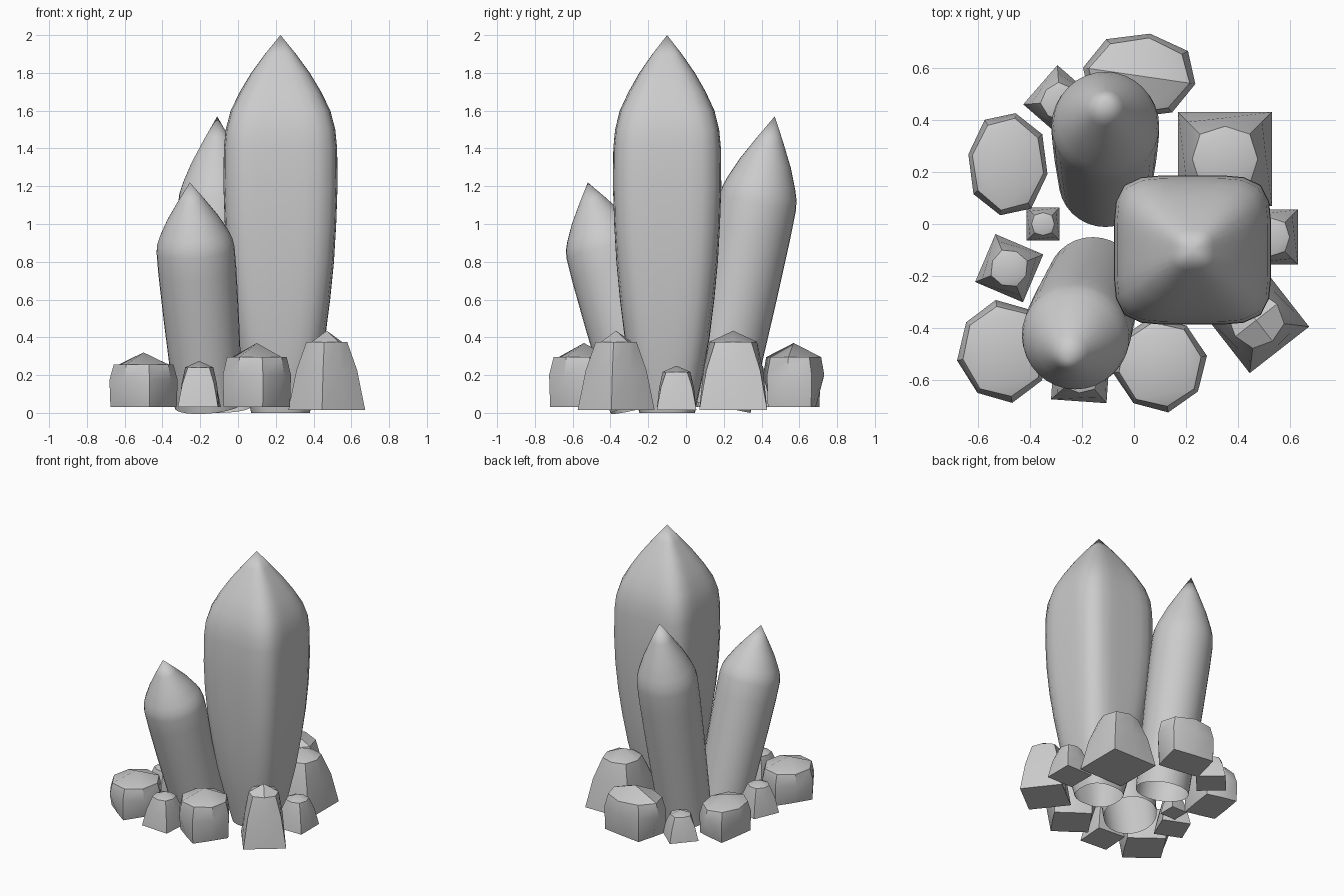
import bpy, math
from mathutils import Vector

if "Cube" in bpy.data.objects:
    bpy.data.objects.remove(bpy.data.objects["Cube"])


def make_object(name, verts, faces, angle):
    mesh = bpy.data.meshes.new(name)
    mesh.from_pydata(verts, [], faces)
    obj = bpy.data.objects.new(name, mesh)
    bpy.context.collection.objects.link(obj)
    bpy.ops.object.select_all(action='DESELECT')
    obj.select_set(True)
    bpy.context.view_layer.objects.active = obj
    bpy.ops.object.shade_smooth_by_angle(angle=math.radians(angle))
    return obj


def ring_faces(rings, n):
    return [(r * n + i, r * n + (i + 1) % n, (r + 1) * n + (i + 1) % n, (r + 1) * n + i)
            for r in range(rings - 1) for i in range(n)]


def crystal(name, base, tip, profile, n=32, squash=1.0):
    """Loft (t, radius, superellipse power) along base-tip; open bottom, pointed top."""
    base, tip = Vector(base), Vector(tip)
    rot = Vector((0, 0, 1)).rotation_difference(tip - base)
    length = (tip - base).length
    verts = []
    for t, r, p in profile:
        for i in range(n):
            a = 2 * math.pi * i / n
            c, s = math.cos(a), math.sin(a)
            k = r / (abs(c) ** p + abs(s) ** p) ** (1 / p)
            verts.append(base + rot @ Vector((k * c, k * s * squash, t * length)))
    verts.append(tip)
    m = len(profile)
    faces = ring_faces(m, n)
    faces += [((m - 1) * n + i, (m - 1) * n + (i + 1) % n, m * n) for i in range(n)]
    return make_object(name, verts, faces, 40)


def rock(name, x, y, hx, hy, corner_deg, z0, z1, rings):
    """Rings of (height fraction, corner radius, mid-side radius) around a square base."""
    verts = []
    for t, rc, rm in rings:
        for i in range(8):
            a = math.radians(corner_deg + 45 * i)
            r = rm if i % 2 else rc
            verts.append((x + hx * r * math.cos(a), y + hy * r * math.sin(a), z0 + t * (z1 - z0)))
    m = len(rings)
    verts.append((x, y, z1))
    faces = [tuple(reversed(range(8)))] + ring_faces(m, 8)
    # Domed top of four quads meeting at the centre
    top = (m - 1) * 8
    faces += [(top + i - 1, top + i, top + (i + 1) % 8, m * 8) for i in (2, 4, 6)]
    faces.append((top + 7, top, top + 1, m * 8))
    return make_object(name, verts, faces, 35)


# Tall crystal with a rounded square section
crystal("tall_crystal", (0.225, -0.1, 0), (0.225, -0.1, 2.0), [
    (0, 0.155, 2.6), (0.1, 0.2, 3), (0.2, 0.237, 3.5), (0.3, 0.263, 4), (0.4, 0.283, 4.5),
    (0.5, 0.295, 5), (0.6, 0.302, 5), (0.7, 0.3, 5), (0.75, 0.29, 5), (0.8, 0.264, 4.5),
    (0.85, 0.215, 4), (0.9, 0.155, 3.5), (0.95, 0.082, 3)], squash=0.95)

# Two leaning round crystals
round_profile = [(0, 0.18, 2), (0.2, 0.19, 2), (0.4, 0.2, 2), (0.6, 0.207, 2), (0.7, 0.207, 2),
                 (0.735, 0.2, 2), (0.77, 0.182, 2), (0.84, 0.136, 2), (0.92, 0.07, 2)]
crystal("back_crystal", (-0.11, 0.165, 0.035), (-0.11, 0.47, 1.57), round_profile)
crystal("front_crystal", (-0.155, -0.225, 0.04), (-0.255, -0.52, 1.22), round_profile)

# Bulging boulders
boulder = [(0, 1.0, 0.72), (0.5, 1.03, 1.0), (0.78, 0.9, 0.9)]
for i, (x, y, hx, hy, c, h) in enumerate([
        (-0.485, 0.23, 0.155, 0.2, 34, 0.31), (0.02, 0.57, 0.22, 0.165, 34, 0.37),
        (-0.5, -0.49, 0.178, 0.195, 10, 0.32), (0.1, -0.54, 0.178, 0.182, 10, 0.37)]):
    rock(f"boulder_{i + 1}", x, y, hx, hy, c, 0.03, h, boulder)

# Tapered stones on square bases
taper = [(0, 1.414, 1.0), (0.5, 1.12, 0.88), (0.86, 0.75, 0.7)]
for i, (x, y, s, c, z, h) in enumerate([
        (0.35, 0.25, 0.18, 45, 0.015, 0.435), (0.47, -0.37, 0.145, -7, 0.015, 0.435),
        (0.525, -0.05, 0.105, 45, 0.015, 0.25), (-0.35, 0.0, 0.063, 45, 0.03, 0.18),
        (-0.48, -0.17, 0.1, 22, 0.03, 0.26), (-0.285, 0.47, 0.1, 4, 0.03, 0.23),
        (-0.205, -0.575, 0.107, 41, 0.03, 0.275)]):
    rock(f"stone_{i + 1}", x, y, s, s, c, z, h, taper)
